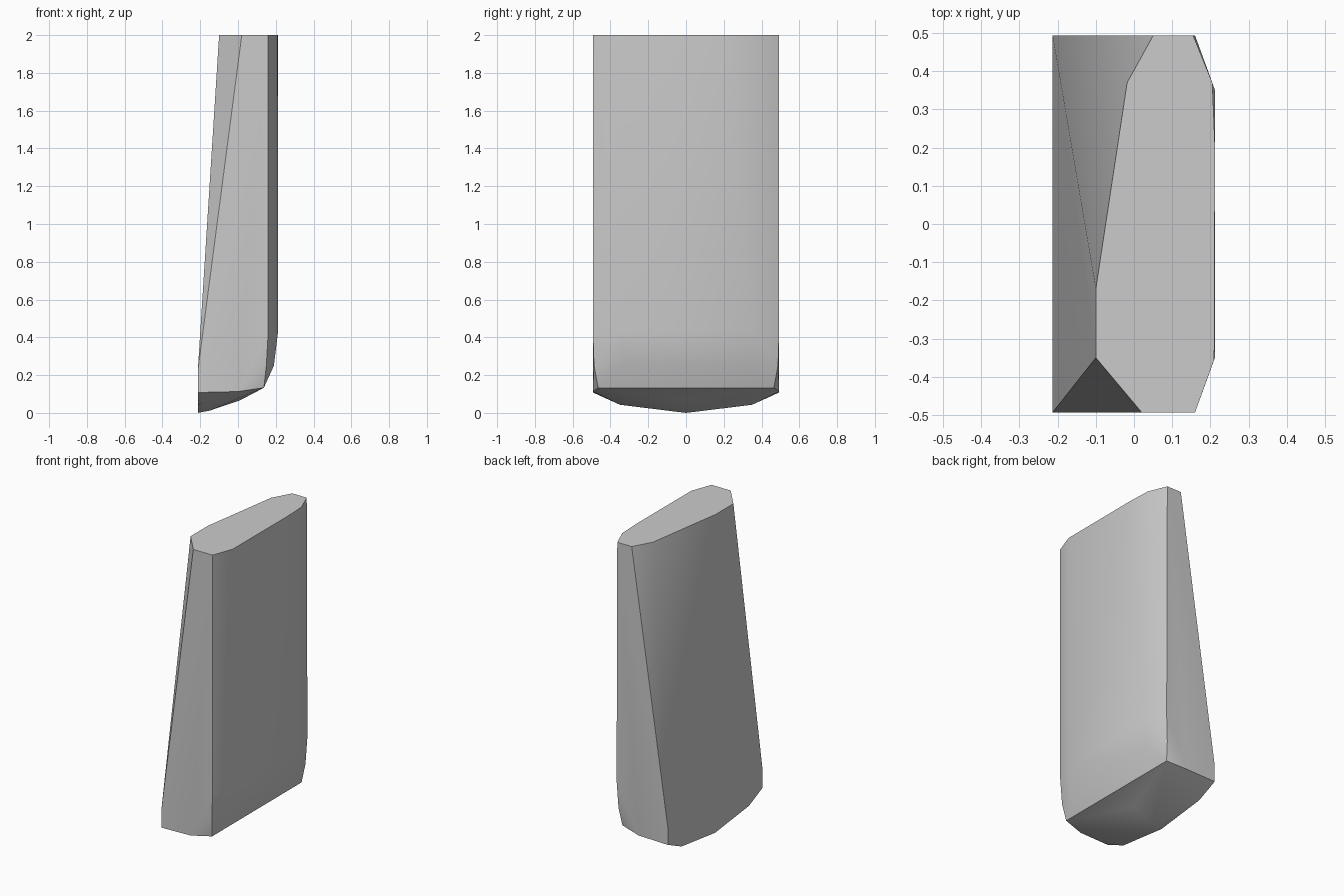
import bpy, bmesh, math

cube = bpy.data.objects.get("Cube")
if cube:
    bpy.data.objects.remove(cube, do_unlink=True)

grey = bpy.data.materials.new("plain_grey")
grey.use_nodes = True
colour = (0.6, 0.6, 0.6, 1)
grey.diffuse_color = colour
grey.node_tree.nodes["Principled BSDF"].inputs["Base Color"].default_value = colour

LEFT = -0.213   # upright lower edge of the sloping side
HALF = 0.493    # half depth

# flat top outline
points = [(x, y, 2) for x, y in (
    (-0.1, -0.35), (0.02, -HALF), (0.16, -HALF), (0.21, -0.355), (0.212, 0.2),
    (0.205, 0.37), (0.155, HALF), (0.05, HALF), (-0.018, 0.37), (-0.1, -0.17))]

for side in (-1, 1):
    # lower corners of the sloping side
    points += [(LEFT, side * HALF, z) for z in (0.22, 0.108)]
    # rounded foot of the upright side
    points += [(0.212, side * 0.35, 0.43), (0.16, side * HALF, 0.43),
               (0.19, side * 0.35, 0.25), (0.15, side * 0.487, 0.25),
               (0.137, side * 0.465, 0.133), (0, side * HALF, 0.113)]
    # bulging underside
    points += [(LEFT, side * 0.35, 0.043), (0, side * 0.32, 0.09)]
points += [(LEFT, 0, 0), (-0.15, 0, 0.012), (0.01, 0, 0.066)]

# tapered block wrapped around the sections
bm = bmesh.new()
for p in points:
    bm.verts.new(p)
hull = bmesh.ops.convex_hull(bm, input=bm.verts[:])
loose = [v for v in bm.verts if not v.link_faces]
bmesh.ops.delete(bm, geom=loose, context='VERTS')
bmesh.ops.dissolve_limit(bm, angle_limit=math.radians(0.5),
                         verts=bm.verts[:], edges=bm.edges[:])
bmesh.ops.recalc_face_normals(bm, faces=bm.faces[:])
mesh = bpy.data.meshes.new("tapered_block")
bm.to_mesh(mesh)
bm.free()
mesh.materials.append(grey)
block = bpy.data.objects.new("tapered_block", mesh)
bpy.context.collection.objects.link(block)

bpy.ops.object.select_all(action='DESELECT')
block.select_set(True)
bpy.context.view_layer.objects.active = block
bpy.ops.object.shade_smooth_by_angle(angle=math.radians(32))
